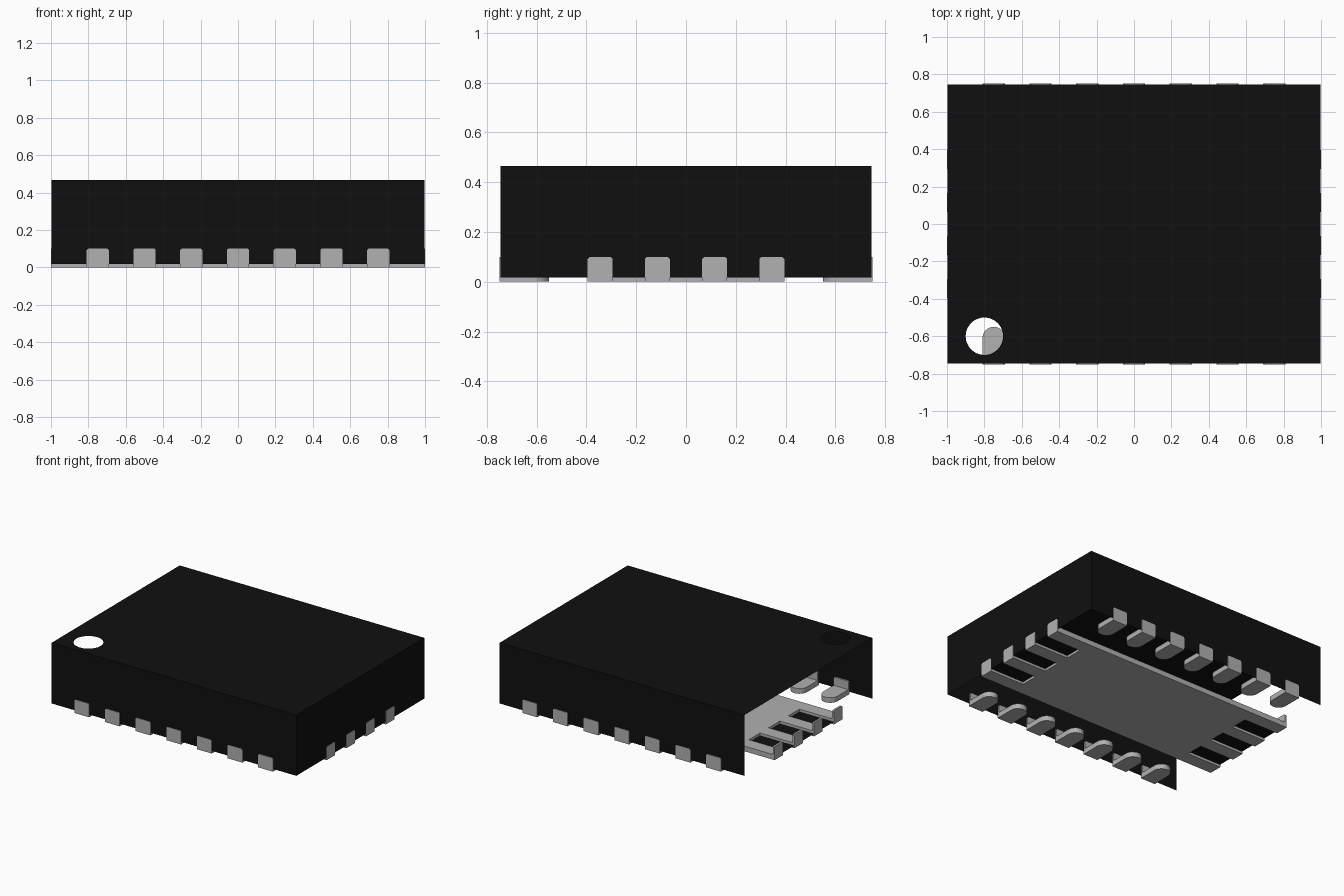
import bpy, bmesh, math

cube = bpy.data.objects.get("Cube")
if cube:
    bpy.data.objects.remove(cube, do_unlink=True)


def material(name, rgb):
    m = bpy.data.materials.new(name)
    m.use_nodes = True
    m.diffuse_color = (*rgb, 1)
    m.node_tree.nodes["Principled BSDF"].inputs["Base Color"].default_value = (*rgb, 1)
    return m


BLACK = material("black_plastic", (0.005, 0.005, 0.005))
METAL = material("grey_metal", (0.44, 0.44, 0.44))

HX, HY = 0.998, 0.746       # half size of the housing
Z0, Z1 = 0.018, 0.466       # bottom and top of the housing
PAD_T = 0.038               # pad thickness
TAB_T, TAB_H = 0.015, 0.10  # upright tab thickness and height


def make(name, bm, mat):
    bmesh.ops.recalc_face_normals(bm, faces=bm.faces)
    me = bpy.data.meshes.new(name)
    bm.to_mesh(me)
    bm.free()
    me.materials.append(mat)
    ob = bpy.data.objects.new(name, me)
    bpy.context.collection.objects.link(ob)
    return ob


def prism(bm, pts, offset):
    """Closed prism from a 3D outline pushed along an offset."""
    face = bm.faces.new([bm.verts.new(p) for p in pts])
    ext = bmesh.ops.extrude_face_region(bm, geom=[face], use_keep_orig=True)
    verts = [g for g in ext["geom"] if isinstance(g, bmesh.types.BMVert)]
    bmesh.ops.translate(bm, verts=verts, vec=offset)


def tab_outline(c, w):
    """Upright tab outline (u, z) with clipped top corners."""
    h, k = w / 2, 0.008
    return [(c - h, 0), (c + h, 0), (c + h, TAB_H - k), (c + h - k, TAB_H),
            (c - h + k, TAB_H), (c - h, TAB_H - k)]


# Housing lid with a round marker opening in one corner
bm = bmesh.new()
rim = [(-HX, -HY), (HX, -HY), (HX, HY), (-HX, HY)]
hole = [(-0.8 + 0.1 * math.cos(a), -0.6 + 0.1 * math.sin(a))
        for a in (i * math.tau / 48 for i in range(48))]
edges = []
for loop in (rim, hole):
    vs = [bm.verts.new((x, y, Z1)) for x, y in loop]
    edges += [bm.edges.new((vs[i], vs[(i + 1) % len(vs)])) for i in range(len(vs))]
bmesh.ops.triangle_fill(bm, edges=edges, use_beauty=True, normal=(0, 0, 1))
make("housing_lid", bm, BLACK)

# Three housing walls; the -x end and the underside stay open
for name, a, b in (("front_wall", rim[0], rim[1]), ("left_wall", rim[1], rim[2]),
                   ("back_wall", rim[2], rim[3])):
    bm = bmesh.new()
    bm.faces.new([bm.verts.new(p) for p in
                  ((*a, Z0), (*b, Z0), (*b, Z1), (*a, Z1))])
    make(name, bm, BLACK)

# Row pins on front and back: round-ended pad plus upright tab
PIN_W = 0.12
for side, label in ((-1, "front"), (1, "back")):
    for i in range(7):
        x = -0.75 + 0.25 * i
        r = PIN_W / 2
        bm = bmesh.new()
        pad = [(x - r, side * 0.75, 0), (x + r, side * 0.75, 0)]
        for k in range(13):
            a = math.pi * k / 12
            pad.append((x + r * math.cos(a), side * (0.61 - r * math.sin(a)), 0))
        prism(bm, pad, (0, 0, PAD_T))
        prism(bm, [(u, side * 0.75, z) for u, z in tab_outline(x, PIN_W)],
              (0, -side * TAB_T, 0))
        make(f"{label}_pin_{i + 1}", bm, METAL)

# Centre pad with four fingers on each end
ys = [-0.345 + 0.23 * i for i in range(4)]
FW, ROOT = 0.10, 0.72
half = []
for y in ys:
    half += [(ROOT, y - FW / 2), (1, y - FW / 2), (1, y + FW / 2), (ROOT, y + FW / 2)]
half = half[1:-1]
outline = half + [(-x, -y) for x, y in half]
bm = bmesh.new()
prism(bm, [(x, y, 0) for x, y in outline], (0, 0, PAD_T))
make("centre_pad", bm, METAL)

# Finger tabs and the plastic webs between the fingers
for side, label in ((-1, "right"), (1, "left")):
    for i, y in enumerate(ys):
        bm = bmesh.new()
        prism(bm, [(side, u, z) for u, z in tab_outline(y, FW)],
              (-side * TAB_T, 0, 0))
        make(f"{label}_finger_tab_{i + 1}", bm, METAL)
    bm = bmesh.new()
    for y0, y1 in zip(ys, ys[1:]):
        a, b = y0 + FW / 2, y1 - FW / 2
        bm.faces.new([bm.verts.new((side * x, y, Z0)) for x, y in
                      ((ROOT, a), (HX, a), (HX, b), (ROOT, b))])
    make(f"{label}_finger_webs", bm, BLACK)
